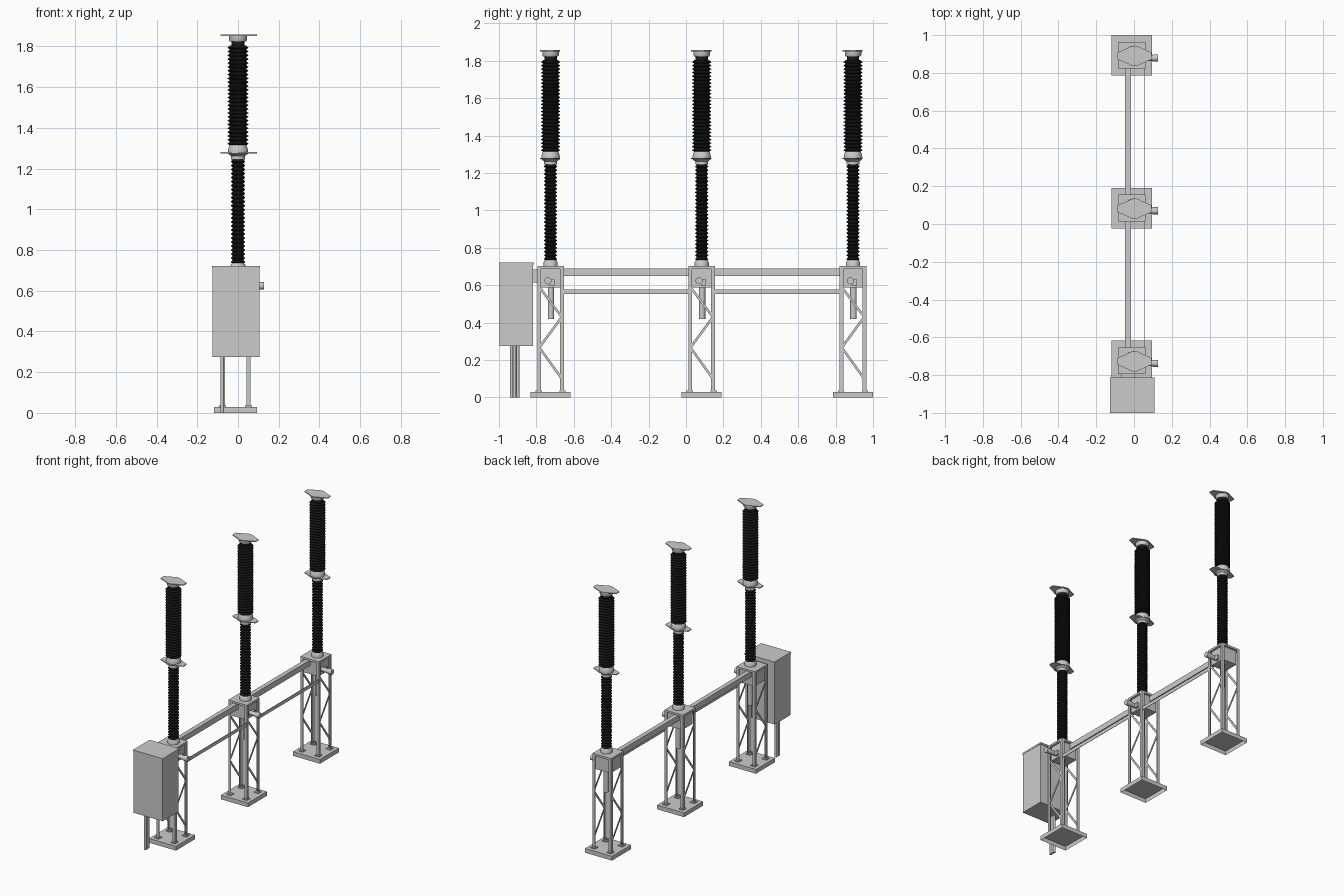
import bpy, bmesh, math
from mathutils import Vector

if "Cube" in bpy.data.objects:
    bpy.data.objects.remove(bpy.data.objects["Cube"])

PHASES = (-0.724, 0.084, 0.893)
TX = -0.012          # tower centre in x
LEG = 0.064          # half spacing of tower legs

black = bpy.data.materials.new("black_insulator")
black.diffuse_color = (0.01, 0.01, 0.01, 1)
black.use_nodes = True
black.node_tree.nodes["Principled BSDF"].inputs["Base Color"].default_value = black.diffuse_color


def finish(name, bm, mat=None, smooth=False):
    bmesh.ops.recalc_face_normals(bm, faces=bm.faces[:])
    me = bpy.data.meshes.new(name)
    bm.to_mesh(me)
    bm.free()
    ob = bpy.data.objects.new(name, me)
    bpy.context.collection.objects.link(ob)
    if mat:
        me.materials.append(mat)
    if smooth:
        bpy.ops.object.select_all(action='DESELECT')
        ob.select_set(True)
        bpy.context.view_layer.objects.active = ob
        bpy.ops.object.shade_smooth_by_angle(angle=math.radians(35))
    return ob


def box(name, x0, x1, y0, y1, z0, z1, open_bottom=False):
    bm = bmesh.new()
    bmesh.ops.create_cube(bm, size=1)
    for v in bm.verts:
        v.co = Vector(((x0 + x1) / 2 + v.co.x * (x1 - x0),
                       (y0 + y1) / 2 + v.co.y * (y1 - y0),
                       (z0 + z1) / 2 + v.co.z * (z1 - z0)))
    if open_bottom:
        low = [f for f in bm.faces if f.calc_center_median().z < z0 + 1e-5]
        bmesh.ops.delete(bm, geom=low, context='FACES_ONLY')
    return finish(name, bm)


def prism(name, pts, z0, z1):
    bm = bmesh.new()
    f = bm.faces.new([bm.verts.new((x, y, z0)) for x, y in pts])
    ext = bmesh.ops.extrude_face_region(bm, geom=[f])["geom"]
    for v in ext:
        if isinstance(v, bmesh.types.BMVert):
            v.co.z = z1
    return finish(name, bm)


def lathe(name, profile, x, y, mat=None, seg=24):
    # closed revolved solid from (radius, z) pairs
    bm = bmesh.new()
    rings = [[bm.verts.new((x + r * math.cos(math.tau * i / seg),
                            y + r * math.sin(math.tau * i / seg), z))
              for i in range(seg)] for r, z in profile]
    for a, b in zip(rings, rings[1:]):
        for i in range(seg):
            j = (i + 1) % seg
            bm.faces.new((a[i], a[j], b[j], b[i]))
    bm.faces.new(rings[0])
    bm.faces.new(rings[-1])
    return finish(name, bm, mat, True)


def insulator(name, y, z0, z1, core, rim, sheds):
    p = (z1 - z0) / sheds
    prof = []
    for i in range(sheds):
        z = z0 + i * p
        prof += [(core, z), (rim, z + 0.3 * p), (rim, z + 0.42 * p), (core, z + 0.8 * p)]
    return lathe(name, prof + [(core, z1)], 0, y, black)


def brace(name, x, y0, z0, y1, z1):
    # flat strip lying in a yz plane
    d = Vector((0, y1 - y0, z1 - z0))
    n = Vector((0, -d.z, d.y)).normalized() * 0.0065
    bm = bmesh.new()
    a, b = Vector((x, y0, z0)), Vector((x, y1, z1))
    t = Vector((0.002, 0, 0))
    lo = [bm.verts.new(p - t) for p in (a - n, b - n, b + n, a + n)]
    hi = [bm.verts.new(p + t) for p in (a - n, b - n, b + n, a + n)]
    bm.faces.new(lo)
    bm.faces.new(hi)
    for i in range(4):
        j = (i + 1) % 4
        bm.faces.new((lo[i], lo[j], hi[j], hi[i]))
    return finish(name, bm)


def terminal_plate(name, y, z, t):
    # disc with tapered tabs to both sides
    pts = []
    for s in (0, math.pi):
        pts += [(0.09 * math.cos(s), -0.018 * math.cos(s)), (0.09 * math.cos(s), 0.018 * math.cos(s))]
        for k in range(7):
            a = s + math.radians(54 + 12 * k)
            pts.append((0.054 * math.cos(a), 0.054 * math.sin(a)))
    return prism(name, [(px + 0.003, py + y - 0.003) for px, py in pts], z, z + t)


for y in PHASES:
    # hollow foundation plate
    box("base_plate", TX - 0.106, TX + 0.106, y - 0.107, y + 0.107, 0, 0.03, True)

    # angle-section legs and feet
    for sx in (-1, 1):
        for sy in (-1, 1):
            cx, cy = TX + sx * (LEG + 0.009), y + sy * (LEG + 0.007)
            w, t = 0.02, 0.004
            L = [(0, 0), (w, 0), (w, t), (t, t), (t, w), (0, w)]
            prism("tower_leg", [(cx - sx * a, cy - sy * b) for a, b in L], 0.03, 0.69)
            fx, fy = TX + sx * LEG, y + sy * LEG
            box("leg_foot", fx - 0.017, fx + 0.017, fy - 0.017, fy + 0.017, 0.03, 0.036)
            lathe("anchor_bolt", [(0.006, 0.036), (0.006, 0.055)], fx, fy, seg=6)
        # zigzag bracing on the two side faces
        zs = (0.10, 0.267, 0.43, 0.59)
        for i in range(3):
            s = 1 if i % 2 == 0 else -1
            brace("tower_brace", TX + sx * (LEG + 0.005), y + s * 0.06, zs[i], y - s * 0.06, zs[i + 1])

    # mechanism housing with top flange
    box("mechanism_housing", TX - 0.058, TX + 0.058, y - 0.056, y + 0.056, 0.588, 0.69)
    box("housing_flange", TX - 0.073, TX + 0.073, y - 0.071, y + 0.071, 0.688, 0.702)
    lathe("damper_tube", [(0.017, 0.42), (0.017, 0.59)], 0, y + 0.002, seg=16)

    # horizontal shaft stub with end cap on the right of the housing
    stub = lathe("shaft_stub", [(0.015, 0), (0.015, 0.055), (0.019, 0.055), (0.019, 0.085)], 0, 0, seg=16)
    stub.rotation_euler = (0, math.pi / 2, 0)
    stub.location = (0.042, y - 0.014, 0.624)
    box("shaft_bracket", 0.04, 0.062, y - 0.005, y + 0.022, 0.6, 0.632)

    # insulator column
    lathe("column_foot", [(0.038, 0.70), (0.038, 0.722), (0.03, 0.735)], 0, y)
    insulator("lower_insulator", y, 0.733, 1.247, 0.027, 0.035, 26)
    lathe("middle_fitting", [(0.034, 1.245), (0.034, 1.262), (0.048, 1.272), (0.05, 1.285),
                             (0.046, 1.302), (0.04, 1.317)], 0, y)
    terminal_plate("lower_terminal", y, 1.274, 0.006)
    insulator("upper_insulator", y, 1.315, 1.805, 0.041, 0.051, 26)
    lathe("upper_neck", [(0.033, 1.80), (0.033, 1.83)], 0, y, black)
    lathe("top_cap", [(0.04, 1.823), (0.044, 1.83), (0.044, 1.852)], 0, y)
    terminal_plate("upper_terminal", y, 1.851, 0.006)

# linking beam and thin operating bar between the towers
for a, b in zip(PHASES, PHASES[1:]):
    box("linking_beam", -0.048, -0.016, a + 0.056, b - 0.056, 0.65, 0.69)
    box("operating_bar", 0.056, 0.059, a + 0.056, b - 0.056, 0.552, 0.577)

# control cabinet with lid, link to the tower and cable conduits
box("control_cabinet", -0.125, 0.106, -0.997, -0.818, 0.275, 0.712)
box("cabinet_lid", -0.127, 0.108, -1.0, -0.812, 0.71, 0.722)
box("cabinet_link", -0.065, 0.005, -0.82, -0.775, 0.615, 0.685)
for k in range(3):
    lathe("cable_conduit", [(0.0085, 0), (0.0085, 0.28)], -0.077, -0.933 + 0.017 * k, seg=12)
